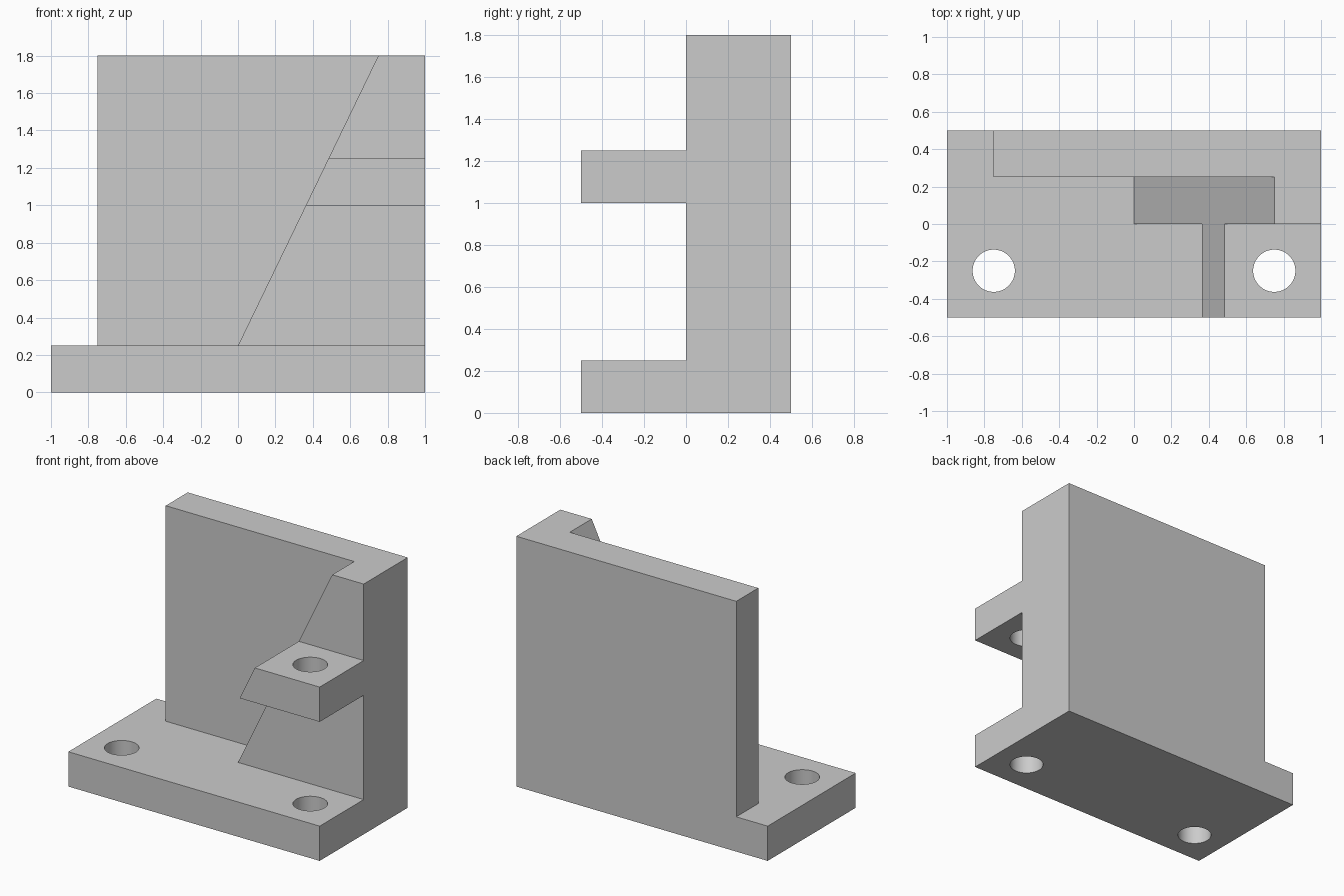
import bpy
import bmesh
import math

if "Cube" in bpy.data.objects:
    bpy.data.objects.remove(bpy.data.objects["Cube"])

grey = bpy.data.materials.new("light_grey")
grey.use_nodes = True
grey.diffuse_color = (0.6, 0.6, 0.6, 1)
grey.node_tree.nodes["Principled BSDF"].inputs["Base Color"].default_value = (0.6, 0.6, 0.6, 1)

BASE_TOP, HEIGHT = 0.25, 1.8
SHELF_LOW, SHELF_TOP = 1.0, 1.25
HOLE_RADIUS = 0.113


def slant(z):
    """x of the sloping edge shared by the rib and the shelf."""
    return 0.75 * (z - BASE_TOP) / (HEIGHT - BASE_TOP)


def add_object(name, bm):
    bmesh.ops.recalc_face_normals(bm, faces=bm.faces)
    mesh = bpy.data.meshes.new(name)
    bm.to_mesh(mesh)
    bm.free()
    mesh.materials.append(grey)
    obj = bpy.data.objects.new(name, mesh)
    bpy.context.collection.objects.link(obj)
    return obj


def extrude_profile(name, profile, y0, y1):
    """Solid made from an x-z profile extruded along y."""
    bm = bmesh.new()
    face = bm.faces.new([bm.verts.new((x, y0, z)) for x, z in profile])
    grown = bmesh.ops.extrude_face_region(bm, geom=[face])["geom"]
    moved = [g for g in grown if isinstance(g, bmesh.types.BMVert)]
    bmesh.ops.translate(bm, verts=moved, vec=(0, y1 - y0, 0))
    return add_object(name, bm)


def rectangle(x0, x1, z0, z1):
    return [(x0, z0), (x1, z0), (x1, z1), (x0, z1)]


def combine(target, other, operation):
    """Apply a boolean and remove the second solid."""
    mod = target.modifiers.new("combine", "BOOLEAN")
    mod.operation, mod.object, mod.solver = operation, other, "EXACT"
    bpy.context.view_layer.objects.active = target
    bpy.ops.object.modifier_apply(modifier=mod.name)
    bpy.data.objects.remove(other)


# Base plate, back wall, sloping rib and upper shelf
bracket = extrude_profile("bracket", rectangle(-1, 1, 0, BASE_TOP), -0.5, 0.5)
wall = extrude_profile("back_wall", rectangle(-0.75, 1, BASE_TOP, HEIGHT), 0.25, 0.5)
rib = extrude_profile("rib", [(0, BASE_TOP), (1, BASE_TOP), (1, HEIGHT), (slant(HEIGHT), HEIGHT)], 0, 0.25)
shelf = extrude_profile("shelf", [(slant(SHELF_LOW), SHELF_LOW), (1, SHELF_LOW),
                                  (1, SHELF_TOP), (slant(SHELF_TOP), SHELF_TOP)], -0.5, 0)
for part in (wall, rib, shelf):
    combine(bracket, part, "UNION")

# Bolt holes; the one on the +x side passes through the shelf and the base
for x in (-0.75, 0.75):
    bm = bmesh.new()
    bmesh.ops.create_cone(bm, cap_ends=True, segments=64, radius1=HOLE_RADIUS,
                          radius2=HOLE_RADIUS, depth=4)
    bmesh.ops.translate(bm, verts=bm.verts, vec=(x, -0.25, 0))
    drill = add_object("hole_cutter", bm)
    drill.hide_render = True
    combine(bracket, drill, "DIFFERENCE")

# Merge coplanar faces left by the unions
bm = bmesh.new()
bm.from_mesh(bracket.data)
bmesh.ops.remove_doubles(bm, verts=bm.verts, dist=0.0001)
bmesh.ops.dissolve_limit(bm, angle_limit=math.radians(0.5), verts=bm.verts, edges=bm.edges)
bm.to_mesh(bracket.data)
bm.free()

bpy.ops.object.select_all(action="DESELECT")
bracket.select_set(True)
bpy.context.view_layer.objects.active = bracket
bpy.ops.object.shade_smooth_by_angle(angle=math.radians(30))
